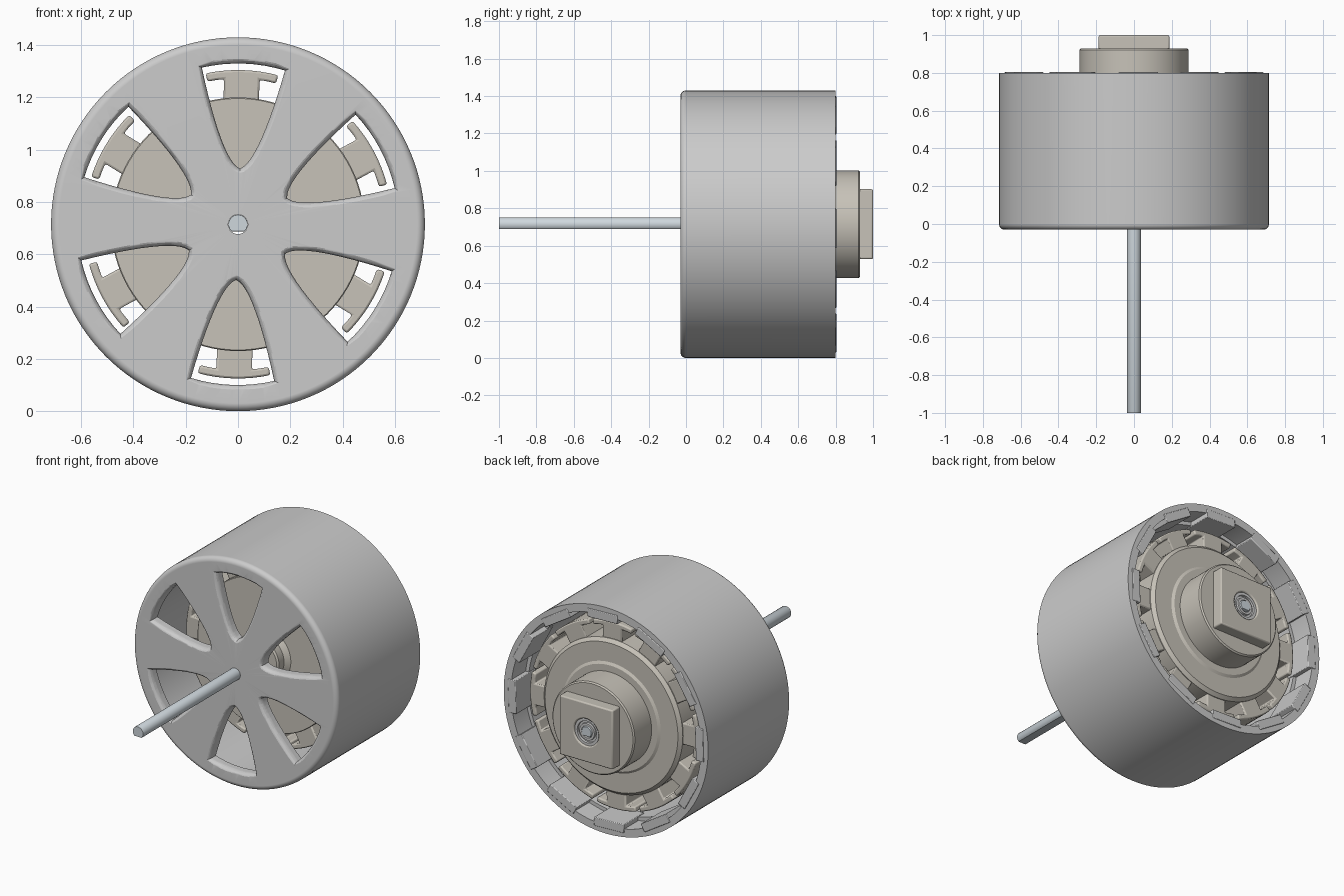
import bpy, bmesh
from math import sin, cos, pi, radians, hypot

if "Cube" in bpy.data.objects:
    bpy.data.objects.remove(bpy.data.objects["Cube"])

CZ = 0.715  # height of the motor axis


def material(name, color):
    m = bpy.data.materials.new(name)
    m.diffuse_color = color
    m.use_nodes = True
    m.node_tree.nodes["Principled BSDF"].inputs["Base Color"].default_value = m.diffuse_color
    return m


TAN = material("warm_grey", (0.57, 0.54, 0.48, 1))
STEEL = material("steel", (0.62, 0.68, 0.72, 1))


def finish(bm, name, mat=None, bevel=0, smooth=True):
    bmesh.ops.recalc_face_normals(bm, faces=bm.faces)
    me = bpy.data.meshes.new(name)
    bm.to_mesh(me)
    bm.free()
    ob = bpy.data.objects.new(name, me)
    bpy.context.collection.objects.link(ob)
    ob.location.z = CZ
    if mat:
        me.materials.append(mat)
    if bevel:
        b = ob.modifiers.new("bevel", 'BEVEL')
        b.width, b.segments = bevel, 2
        b.limit_method, b.angle_limit = 'ANGLE', radians(40)
    if smooth:
        shade(ob)
    return ob


def shade(ob):
    bpy.ops.object.select_all(action='DESELECT')
    ob.select_set(True)
    bpy.context.view_layer.objects.active = ob
    bpy.ops.object.shade_smooth_by_angle(angle=radians(32))


def loft(bm, rings, caps=True, loop=False):
    vs = [[bm.verts.new(p) for p in ring] for ring in rings]
    n = len(vs[0])
    pairs = list(zip(vs, vs[1:])) + ([(vs[-1], vs[0])] if loop else [])
    for a, b in pairs:
        for i in range(n):
            j = (i + 1) % n
            bm.faces.new((a[i], a[j], b[j], b[i]))
    if caps and not loop:
        bm.faces.new(vs[0])
        bm.faces.new(vs[-1])


def lathe(name, profile, mat=None, n=96):
    """Turn a closed (radius, y) profile around the motor axis."""
    bm = bmesh.new()
    loft(bm, [[(r * cos(2 * pi * k / n), y, r * sin(2 * pi * k / n)) for k in range(n)]
              for r, y in profile], loop=True)
    return finish(bm, name, mat)


def prism(bm, pts, y0, y1, ang=0.0):
    """Extrude a (tangent, radial) outline along y, turned to angle ang."""
    loft(bm, [[place(u, v, y, ang) for u, v in pts] for y in (y0, y1)])


def place(u, v, y, ang):
    return (v * cos(ang) + u * sin(ang), y, v * sin(ang) - u * cos(ang))


def subtract(ob, cutter):
    m = ob.modifiers.new("cut", 'BOOLEAN')
    m.operation, m.solver, m.object = 'DIFFERENCE', 'EXACT', cutter
    cutter.hide_render = True
    bpy.context.view_layer.objects.active = ob
    bpy.ops.object.modifier_apply(modifier=m.name)
    bpy.data.objects.remove(cutter)


# rotor bell: cup with rounded front edge, smooth liner and open rear rim
corner = [(0.685 + 0.03 * sin(a * pi / 12), -0.03 * cos(a * pi / 12)) for a in range(7)]
bell = lathe("rotor_bell", [(0.0375, -0.03)] + corner +
             [(0.715, 0.80), (0.665, 0.80), (0.665, 0.66), (0.642, 0.66), (0.642, 0.035), (0.0375, 0.035)], n=128)

# window cutters: rounded wedge with a flared front rim
half = radians(15)
R = 0.615
vt, wt = R * cos(half), R * sin(half)
right = [(wt * t ** 1.2, 0.215 + (vt - 0.215) * t ** 2) for t in [i / 14 for i in range(1, 15)]]
arc = [(R * sin(half * s), R * cos(half * s)) for s in (0.75, 0.5, 0.25, 0, -0.25, -0.5, -0.75)]
outline = [(0, 0.213)] + right + arc + [(-u, v) for u, v in reversed(right)]


def grown(pts, d):
    out = []
    for i, (u, v) in enumerate(pts):
        a, b = pts[i - 1], pts[(i + 1) % len(pts)]
        du, dv = b[0] - a[0], b[1] - a[1]
        l = hypot(du, dv)
        out.append((u + d * dv / l, v - d * du / l))
    return out


bm = bmesh.new()
steps = [(0.020, -0.06), (0.020, -0.031), (0.012, -0.027), (0.005, -0.02), (0.0015, -0.01), (0, 0.0), (0, 0.06)]
for k in range(6):
    ang = radians(88 + 60 * k)
    loft(bm, [[place(u, v, y, ang) for u, v in grown(outline, d)] for d, y in steps])
subtract(bell, finish(bm, "window_cutter", smooth=False))
shade(bell)
w = bell.modifiers.new("flat_face_normals", 'WEIGHTED_NORMAL')
w.keep_sharp = True

# magnet ends showing around the rear rim
bm = bmesh.new()
for k in range(12):
    prism(bm, [(-0.105, 0.628), (0.105, 0.628), (0.105, 0.682), (-0.105, 0.682)],
          0.60, 0.804, radians(88 + 30 * k))
finish(bm, "magnets", bevel=0.004)

# stator teeth: T-shaped poles whose stems sit inside the core
bm = bmesh.new()
th = radians(13.6)
outer = [(0.590 * sin(th * s / 4), 0.590 * cos(th * s / 4)) for s in range(4, -5, -1)]
sa = 0.068 / 0.558
inner_l = [(0.558 * sin(a), 0.558 * cos(a)) for a in (-th, -(th + sa) / 2, -sa)]
inner_r = [(-u, v) for u, v in reversed(inner_l)]
tooth = outer + inner_l + [(-0.068, 0.44), (0.068, 0.44)] + inner_r
for k in range(12):
    prism(bm, tooth, 0.32, 0.72, radians(88.5 + 30 * k))
finish(bm, "stator_teeth", TAN, bevel=0.008)

# stator core with front bearing tube, rear flange and round hub
lathe("stator_core", [(0.075, 0.20), (0.13, 0.20), (0.14, 0.21), (0.14, 0.26), (0.17, 0.285), (0.481, 0.285),
                      (0.485, 0.289), (0.485, 0.725), (0.465, 0.745), (0.345, 0.745), (0.33, 0.755),
                      (0.288, 0.755), (0.288, 0.922), (0.28, 0.93), (0.085, 0.93),
                      (0.085, 0.90), (0.075, 0.90)], TAN)

# square boss at the rear with a bearing seat
bm = bmesh.new()
s = 0.187
prism(bm, [(-s, -s), (s, -s), (s, s), (-s, s)], 0.90, 1.0, pi / 2)
boss = finish(bm, "square_boss", TAN, smooth=False)
bm = bmesh.new()
prism(bm, [(0.085 * cos(2 * pi * k / 48), 0.085 * sin(2 * pi * k / 48)) for k in range(48)], 0.8, 1.1)
subtract(boss, finish(bm, "seat_cutter", smooth=False))
b = boss.modifiers.new("bevel", 'BEVEL')
b.width, b.segments, b.limit_method = 0.008, 2, 'ANGLE'
shade(boss)

# bearings front and rear: outer race, groove, inner race
for name, y, d, ro in (("rear_bearing", 0.99, -1, 0.085), ("front_bearing", 0.205, 1, 0.075)):
    lathe(name, [(0.038, y), (0.052, y), (0.054, y + d * 0.012), (0.066, y + d * 0.012),
                 (0.068, y), (ro, y), (ro, y + d * 0.08), (0.038, y + d * 0.08)], n=48)

# D-shaped shaft with chamfered tip
a0 = radians(-47)
span = pi - 2 * a0
section = [(cos(a0 + span * k / 30), sin(a0 + span * k / 30)) for k in range(31)]
bm = bmesh.new()
loft(bm, [[(r * x, y, r * z) for x, z in section]
          for r, y in ((0.036, -1.0), (0.037, -0.998), (0.037, 0.988), (0.033, 0.995))])
finish(bm, "shaft", STEEL)
